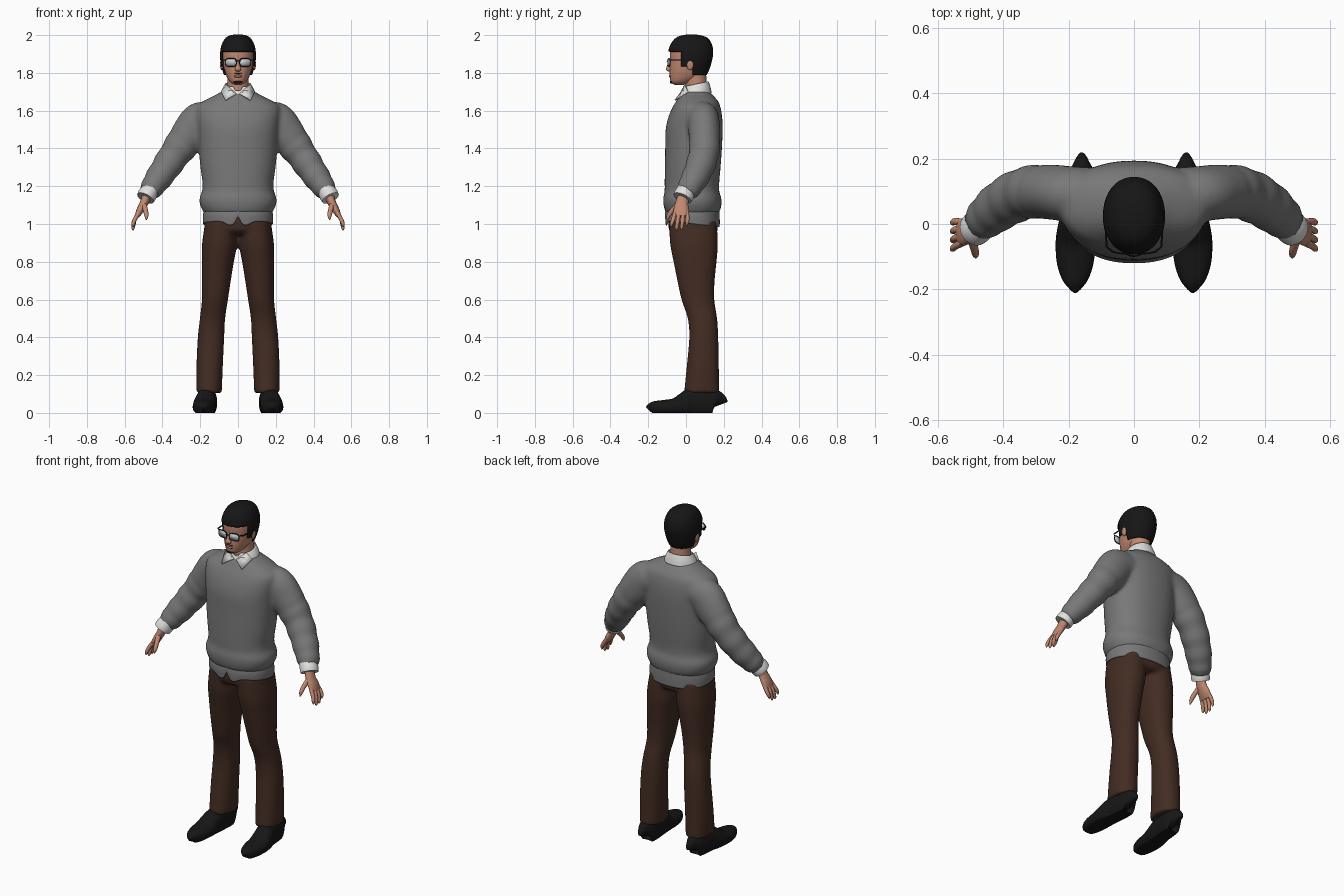
import bpy, bmesh, math
from mathutils import Vector

if "Cube" in bpy.data.objects:
    bpy.data.objects.remove(bpy.data.objects["Cube"])


def material(name, r, g, b):
    m = bpy.data.materials.new(name)
    m.diffuse_color = (r, g, b, 1)
    m.use_nodes = True
    m.node_tree.nodes["Principled BSDF"].inputs["Base Color"].default_value = m.diffuse_color
    return m


GREY = material("sweater grey", 0.19, 0.19, 0.19)
BROWN = material("trouser brown", 0.055, 0.025, 0.016)
SKIN = material("skin", 0.53, 0.25, 0.165)
BLACK = material("black", 0.008, 0.008, 0.008)
WHITE = material("shirt white", 0.75, 0.75, 0.74)
LENS = material("lens", 0.56, 0.60, 0.64)
LIP = material("lip", 0.36, 0.13, 0.09)


def smooth_path(keys, sub):
    """Catmull-Rom interpolation through tuples of any length."""
    out = []
    for i in range(len(keys) - 1):
        p = [keys[max(i - 1, 0)], keys[i], keys[i + 1], keys[min(i + 2, len(keys) - 1)]]
        for s in range(sub):
            t = s / sub
            out.append([0.5 * (2 * b + (c - a) * t + (2 * a - 5 * b + 4 * c - d) * t * t
                               + (3 * b - a - 3 * c + d) * t ** 3) for a, b, c, d in zip(*p)])
    return out + [list(keys[-1])]


def loft(bm, keys, n=32, sub=4, flat=False, up=(0, 1, 0), e=2.0, caps=True):
    """Skin elliptical rings (x, y, z, half width, half depth along up)."""
    pts = smooth_path(keys, sub)
    rings = []
    for i, (x, y, z, rx, ry) in enumerate(pts):
        u, v = Vector((0, 1, 0)), Vector((1, 0, 0))
        if not flat:
            t = (Vector(pts[min(i + 1, len(pts) - 1)][:3]) - Vector(pts[max(i - 1, 0)][:3])).normalized()
            u = Vector(up)
            u = (u - t * u.dot(t)).normalized()
            v = t.cross(u)
        ring = []
        for k in range(n):
            c, s = math.cos(2 * math.pi * k / n), math.sin(2 * math.pi * k / n)
            c, s = (math.copysign(abs(w) ** (2 / e), w) for w in (c, s))
            ring.append(bm.verts.new(Vector((x, y, z)) + v * c * max(rx, .001) + u * s * max(ry, .001)))
        rings.append(ring)
    for a, b in zip(rings, rings[1:]):
        for k in range(n):
            bm.faces.new((a[k], a[(k + 1) % n], b[(k + 1) % n], b[k]))
    if caps:
        bm.faces.new(rings[0])
        bm.faces.new(rings[-1])


def finish(name, bm, mat, mirror=False, voxel=0, thick=0):
    bmesh.ops.recalc_face_normals(bm, faces=bm.faces)
    me = bpy.data.meshes.new(name)
    bm.to_mesh(me)
    bm.free()
    ob = bpy.data.objects.new(name, me)
    bpy.context.collection.objects.link(ob)
    me.materials.append(mat)
    bpy.ops.object.select_all(action='DESELECT')
    ob.select_set(True)
    bpy.context.view_layer.objects.active = ob
    bpy.ops.object.shade_smooth_by_angle(angle=math.radians(50))
    if thick:
        m = ob.modifiers.new("thickness", 'SOLIDIFY')
        m.thickness, m.offset = thick, 0
    if mirror:
        m = ob.modifiers.new("mirror", 'MIRROR')
        m.use_mirror_merge = False
    if voxel:
        m = ob.modifiers.new("blend", 'REMESH')
        m.mode, m.voxel_size, m.use_smooth_shade = 'VOXEL', voxel, True
        m = ob.modifiers.new("relax", 'SMOOTH')
        m.factor, m.iterations = 0.5, 5
    return ob


def depth_rings(rows):
    """Rows of (z, half width, y front, y back) to centred rings."""
    return [(0, (a + b) / 2, z, rx, (b - a) / 2) for z, rx, a, b in rows]


def ball(bm, loc, size):
    r = bmesh.ops.create_uvsphere(bm, u_segments=16, v_segments=10, radius=1)
    for v in r["verts"]:
        v.co = Vector(loc) + Vector(c * s for c, s in zip(v.co, size))


# sweater: torso and both sleeves blended into one surface
bm = bmesh.new()
loft(bm, depth_rings([(1.05, .172, -.098, .165), (1.075, .19, -.113, .182), (1.11, .203, -.12, .188),
                      (1.14, .203, -.12, .186), (1.175, .19, -.113, .176), (1.22, .188, -.113, .176),
                      (1.3, .199, -.112, .183), (1.4, .208, -.11, .19), (1.5, .215, -.108, .194),
                      (1.57, .224, -.092, .191), (1.62, .222, -.07, .182), (1.65, .185, -.052, .17),
                      (1.68, .125, -.034, .145), (1.705, .08, -.015, .12)]), flat=True, n=48, e=2.25)
for s in (-1, 1):
    arm = smooth_path([(.14, .088, 1.56, .085, .085), (.2, .092, 1.54, .105, .085), (.26, .098, 1.47, .098, .084),
                       (.33, .095, 1.375, .083, .08), (.395, .065, 1.28, .075, .076),
                       (.45, .022, 1.2, .064, .066), (.476, -.004, 1.163, .05, .054)], 5)
    folds = [(s * x, y, z, a * (1 + .035 * math.sin(i * 1.5) * (i > 11)), b * (1 + .03 * math.sin(i * 1.5) * (i > 11)))
             for i, (x, y, z, a, b) in enumerate(arm)]
    loft(bm, folds, sub=2)
finish("sweater", bm, GREY, voxel=.011)

# loose hem below the waistband, lower at the back, with a notch in front
bm = bmesh.new()
loft(bm, depth_rings([(1.09, .175, -.1, .172), (1.045, .183, -.108, .176), (1.005, .182, -.106, .176)]),
     flat=True, n=64, e=2.25, caps=False)
for v in bm.verts:
    w = (1.09 - v.co.z) / .085
    v.co.z -= w * .12 * v.co.y
    if v.co.y < 0:
        v.co.z += w * (.03 * math.exp(-(v.co.x / .012) ** 2) - .025 * math.exp(-((abs(v.co.x) - .04) / .035) ** 2))
finish("sweater_hem", bm, GREY, thick=.005)

# trousers
bm = bmesh.new()
loft(bm, depth_rings([(1.07, .165, -.09, .16), (1.0, .178, -.094, .167), (.965, .172, -.088, .168),
                      (.945, .13, -.06, .15)]), flat=True, n=48, e=2.3)
for s in (-1, 1):
    loft(bm, [(s * x, y, z, a, b) for x, y, z, a, b in (
        (.09, .036, 1.02, .082, .125), (.097, .042, .9, .093, .127), (.107, .048, .8, .085, .114),
        (.115, .053, .7, .077, .099), (.122, .063, .6, .069, .087), (.135, .087, .5, .067, .078),
        (.143, .094, .4, .07, .077), (.15, .089, .25, .07, .085), (.153, .083, .105, .067, .094))],
        flat=True, e=2.2)
finish("trousers", bm, BROWN, voxel=.011)

# shoes: rings along the foot, flattened underneath
bm = bmesh.new()
loft(bm, [(x, y, h * .42, rx, h * .58) for y, x, h, rx in (
    (-.196, .18, .035, .006), (-.188, .18, .05, .025), (-.165, .18, .062, .042), (-.12, .18, .068, .056),
    (-.06, .179, .078, .061), (-.01, .175, .108, .058), (.03, .168, .13, .053), (.1, .162, .13, .052),
    (.145, .16, .125, .046), (.163, .16, .11, .03), (.168, .16, .09, .01))], up=(0, 0, 1), e=2.3)
for v in bm.verts:
    v.co.z = max(v.co.z, 0)
finish("shoes", bm, BLACK, mirror=True)

# shirt cuffs
bm = bmesh.new()
loft(bm, [(.46, .005, 1.185, .045, .05), (.48, -.01, 1.155, .05, .053), (.49, -.019, 1.137, .048, .051)])
finish("shirt_cuffs", bm, WHITE, mirror=True)

# hands: palm, four fingers and thumb
bm = bmesh.new()
loft(bm, [(.478, -.01, 1.16, .026, .03), (.498, -.022, 1.11, .022, .034), (.52, -.025, 1.07, .019, .042),
          (.535, -.026, 1.04, .012, .04)], n=16)
for i, drop in enumerate((.985, .967, .97, .99)):
    k = i - 1.5
    loft(bm, [(.525, -.026 + .021 * k, 1.06, .011, .011), (.546, -.03 + .025 * k, 1.025, .011, .011),
              (.555, -.036 + .027 * k, drop + .015, .009, .009), (.556, -.038 + .027 * k, drop, .003, .003)], n=10)
loft(bm, [(.5, -.035, 1.11, .014, .016), (.49, -.07, 1.075, .013, .013), (.485, -.092, 1.045, .011, .011),
          (.485, -.102, 1.022, .003, .004)], n=10)
finish("hands", bm, SKIN, mirror=True)

# neck
bm = bmesh.new()
loft(bm, [(0, .055, 1.66, .062, .062), (0, .053, 1.74, .056, .057), (0, .045, 1.82, .056, .06)], flat=True)
finish("neck", bm, SKIN)

# shirt collar: tilted band and two pointed flaps
bm = bmesh.new()
loft(bm, [(0, .045, 1.675, .094, .088), (0, .047, 1.705, .085, .08), (0, .05, 1.738, .066, .067)],
     flat=True, caps=False)
for v in bm.verts:
    v.co.z += .22 * (v.co.y - .045) - (.02 if v.co.y < -.01 and abs(v.co.x) < .02 else 0)
finish("collar_band", bm, WHITE, thick=.006)
bm = bmesh.new()
bm.faces.new([bm.verts.new(p) for p in ((.008, -.03, 1.69), (.06, -.005, 1.735), (.09, .01, 1.70), (.066, -.058, 1.655))])
finish("collar_flaps", bm, WHITE, mirror=True, thick=.008)

# head, and hair as a slightly larger shell of the same shape
SKULL = [(1.737, .018, -.06, -.01), (1.75, .04, -.08, .03), (1.78, .06, -.086, .085), (1.82, .073, -.086, .108),
         (1.86, .08, -.083, .12), (1.9, .082, -.085, .128), (1.94, .076, -.078, .124),
         (1.968, .058, -.052, .105), (1.984, .034, -.02, .07), (1.99, .004, .02, .03)]
bm = bmesh.new()
loft(bm, depth_rings(SKULL), flat=True, n=40, e=2.15)
finish("head", bm, SKIN)
bm = bmesh.new()
loft(bm, depth_rings([(z + .01 * (z > 1.95), rx + .009, a - .005, b + .012) for z, rx, a, b in SKULL]),
     flat=True, n=40, e=2.15)
for co, no in (((0, 0, 1.912), (0, 0, 1)), ((0, 0, 1.835), (0, 0, 1)), ((0, 0, 1.79), (0, 0, 1)),
               ((0, -.025, 0), (0, 1, 0)), ((0, .035, 0), (0, 1, 0))):
    bmesh.ops.bisect_plane(bm, geom=bm.verts[:] + bm.edges[:] + bm.faces[:], plane_co=co, plane_no=no)
bare = []
for f in bm.faces:
    c = f.calc_center_median()
    if not (c.z > 1.912 or (c.z > 1.835 and c.y > -.025) or (c.z > 1.79 and c.y > .035)):
        bare.append(f)
bmesh.ops.delete(bm, geom=bare, context='FACES')
finish("hair", bm, BLACK, thick=.008)

# ears
bm = bmesh.new()
ball(bm, (.086, .022, 1.845), (.009, .019, .03))
finish("ears", bm, SKIN, mirror=True)

# nose, lips and beard
bm = bmesh.new()
loft(bm, [(0, -.078, 1.87, .008, .008), (0, -.088, 1.84, .011, .012), (0, -.092, 1.817, .017, .015),
          (0, -.086, 1.807, .01, .006)], n=14, flat=True)
finish("nose", bm, SKIN)
bm = bmesh.new()
ball(bm, (0, -.083, 1.782), (.024, .008, .007))
finish("lips", bm, LIP)
bm = bmesh.new()
ball(bm, (0, -.077, 1.751), (.025, .009, .007))
ball(bm, (0, -.083, 1.797), (.026, .006, .002))
finish("beard", bm, BLACK)

# spectacles: lenses, rims, bridge and side arms
RIM = [(.038 + .029 * math.copysign(abs(math.cos(a)) ** .6, math.cos(a)), -.096 + .012 * (math.cos(a) + 1) / 2,
        1.855 + .021 * math.copysign(abs(math.sin(a)) ** .6, math.sin(a)))
       for a in (math.pi * (k + .5) / 12 for k in range(24))]
bm = bmesh.new()
bm.faces.new([bm.verts.new(p) for p in RIM])
finish("lenses", bm, LENS, mirror=True, thick=.003)
bm = bmesh.new()
loft(bm, [(*p, .003, .003) for p in RIM + RIM[:1]], n=6, sub=1)
loft(bm, [(0, -.1, 1.862, .003, .003), (.012, -.096, 1.862, .003, .003)], n=6, sub=1)
loft(bm, [(.066, -.084, 1.868, .003, .003), (.084, -.07, 1.868, .003, .004), (.088, .03, 1.868, .003, .004)],
     n=6, sub=1, up=(0, 0, 1))
finish("spectacle_frame", bm, BLACK, mirror=True)
